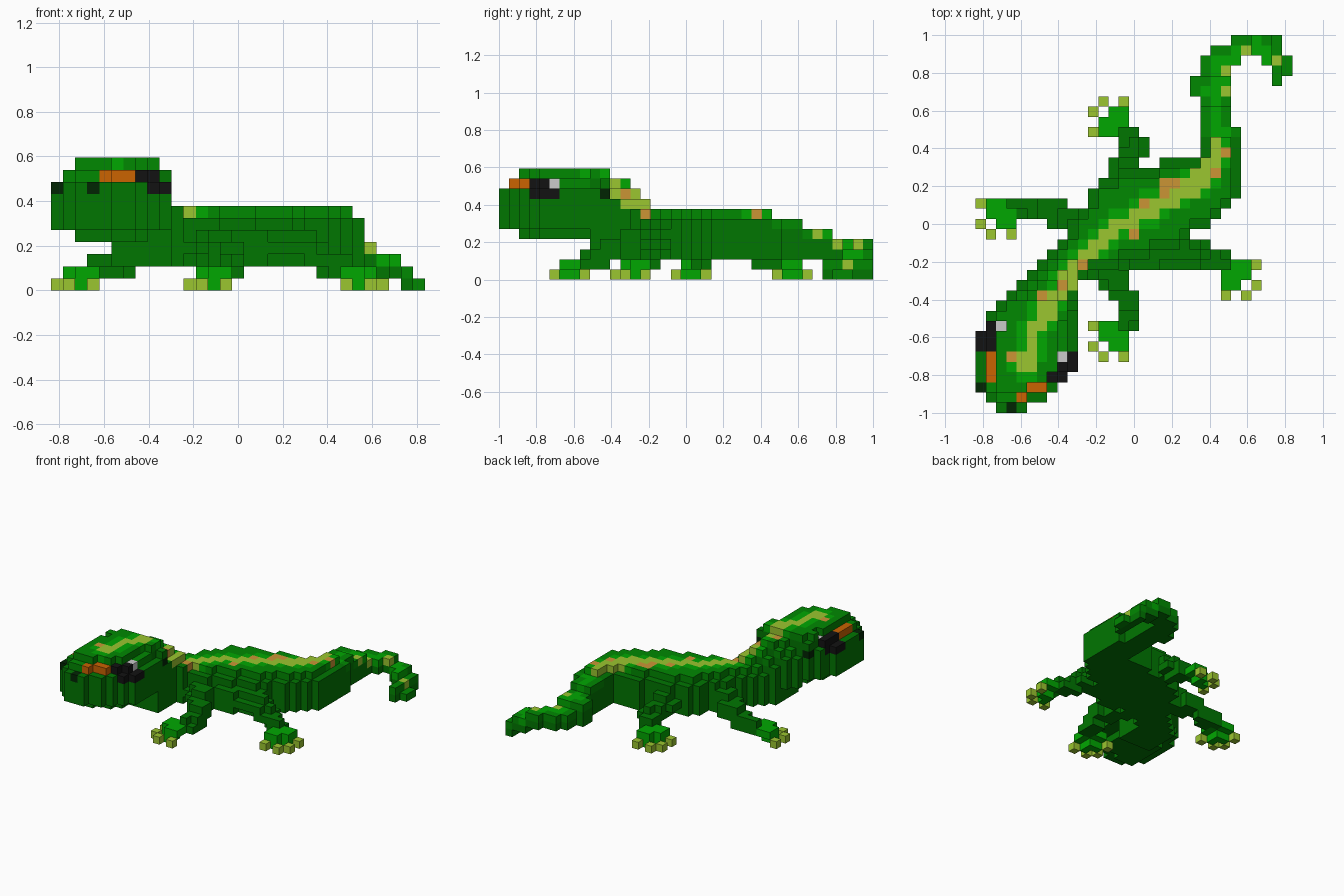
import bpy
import bmesh
import random
from mathutils import Vector

default = bpy.data.objects.get("Cube")
if default:
    bpy.data.objects.remove(default, do_unlink=True)

random.seed(4)
COLS, ROWS = 31, 37
VOXEL = 2 / ROWS

PALETTE = {
    "dark_green": (0.02, 0.46, 0.03),
    "mid_green": (0.02, 0.53, 0.03),
    "bright_green": (0.02, 0.65, 0.03),
    "lime": (0.60, 0.77, 0.20),
    "tan": (0.79, 0.58, 0.22),
    "orange": (0.79, 0.39, 0.03),
    "black": (0.10, 0.10, 0.10),
    "grey": (0.76, 0.76, 0.76),
    "deep_green": (0.03, 0.16, 0.04),
}


def make_material(name, srgb):
    colour = tuple(channel ** 2.2 for channel in srgb) + (1.0,)
    material = bpy.data.materials.new(name)
    material.use_nodes = True
    material.diffuse_color = colour
    shader = next(n for n in material.node_tree.nodes if n.type == "BSDF_PRINCIPLED")
    shader.inputs["Base Color"].default_value = colour
    shader.inputs["Roughness"].default_value = 0.8
    return material


materials = {name: make_material(name, rgb) for name, rgb in PALETTE.items()}
grid = {}   # cell -> (part name, colour name)


def put(part, colour, cells):
    for cell in cells:
        grid[tuple(cell)] = (part, colour)


# Body outline seen from above: first and last column of every row, nose to tail
LEFT = [2, 1, 0, 0, 0, 0, 0, 0, 1, 1, 2, 3, 4, 5, 6, 7, 8, 9, 9,
        10, 11, 11, 12, 14, 18, 22, 22, 22, 22, 22, 22, 21, 21, 22, 22, 23, 25]
RIGHT = [4, 6, 7, 8, 9, 9, 9, 9, 9, 9, 9, 9, 9, 10, 13, 16, 19, 20, 22,
         23, 24, 25, 25, 25, 25, 25, 25, 25, 24, 24, 24, 24, 24, 24, 25, 29, 29]
footprint = {(c, r) for r, (a, b) in enumerate(zip(LEFT, RIGHT)) for c in range(a, b + 1)}
footprint |= {(28, 34), (29, 34), (30, 34), (29, 33), (30, 33), (29, 32)}

# Depth of each cell inside the outline, by repeated erosion
depth, remaining, level = {}, set(footprint), 0
while remaining:
    rim = {(c, r) for c, r in remaining
           if not {(c + 1, r), (c - 1, r), (c, r + 1), (c, r - 1)} <= remaining}
    depth.update(dict.fromkeys(rim, level))
    remaining -= rim
    level += 1

# Top layer from each starting row onward
PROFILE = [(0, 10), (11, 9), (13, 8), (14, 7), (15, 6), (27, 5), (30, 4), (33, 3)]
TAIL_TIP = {26: (2, 3), 27: (1, 2), 28: (1, 2), 29: (0, 1), 30: (0, 0)}

SPINE = [Vector(p) for p in (
    (4.3, 4), (5.3, 7.5), (7, 10.5), (9.4, 13.7), (12.7, 17.2), (17, 19.8),
    (21, 21.8), (23.2, 25), (23.2, 30.6), (24.5, 33.5), (27, 35.3), (29, 34))]


def spine_distance(point):
    best = 99
    for a, b in zip(SPINE, SPINE[1:]):
        t = max(0, min(1, (point - a).dot(b - a) / (b - a).length_squared))
        best = min(best, (point - a.lerp(b, t)).length)
    return best


def back_colour(c, r, d):
    away = spine_distance(Vector((c, r)))
    chance = random.random()
    on_tail = r > 26
    if away < 0.75:
        if on_tail:
            return "lime" if chance < 0.5 else "bright_green"
        return "tan" if chance < 0.12 else "lime"
    if away < 1.6 and d:
        return "tan" if chance < 0.15 and not on_tail else "bright_green"
    return "mid_green" if d or on_tail else "dark_green"


# Head, trunk and tail with a patterned back
for c, r in sorted(footprint):
    d = depth[c, r]
    high = next(top for start, top in reversed(PROFILE) if r >= start)
    under_head = r < 9 or c < 5
    low = 4 + (d < 2 and r < 11) if under_head else 2
    if c in TAIL_TIP:
        low, high = TAIL_TIP[c]
    elif r < 27:
        rise = 2 * d if 9 <= r < 11 else d
        high = min(high, high - (2 if high > 6 else 1) + rise)
    part = "head" if r < 11 else "trunk" if r < 25 else "tail"
    put(part, "dark_green", [(c, r, z) for z in range(low, high)])
    put(part, back_colour(c, r, d), [(c, r, high)])


# A limb thickens from the ankle towards the hip
def limb(part, path):
    points = [Vector(p) for p in path]
    for i, (a, b) in enumerate(zip(points, points[1:])):
        for step in range(9):
            p = a.lerp(b, step / 8)
            radius = 0.98 + 0.22 * (i + step / 8)
            near = [range(int(v) - 2, int(v) + 4) for v in p]
            put(part, "dark_green",
                [(c, r, z) for c in near[0] for r in near[1] for z in near[2]
                 if z > 0 and (c, r, z) not in grid
                 and (Vector((c, r, z)) - p).length < radius])


PALM = [(-1, 1), (0, 1), (-1, 0), (0, 0), (1, 0), (0, -1), (1, -1)]
SOLE = [(-1, 0), (0, 0), (0, -1)]
TOES = [(-2, 1), (-2, -1), (-1, -2), (1, -2)]


def foot(part, c, r, sx, sy):
    def place(offsets, z):
        return [(c + sx * x, r + sy * y, z) for x, y in offsets]
    put(part, "bright_green", place(PALM, 1) + place(SOLE, 0))
    put(part, "lime", place(TOES, 0))


# Four splayed legs: path from ankle to hip, then foot position and flip
LEGS = {
    "front_right": ([(3, 20, 1), (6, 19.7, 2), (8.5, 18.5, 3), (11, 17.5, 3)], (2, 19, 1, 1)),
    "front_left": ([(14, 8, 1), (14.6, 10, 2), (13.3, 12.5, 3), (11.5, 14.5, 3)], (13, 7, 1, 1)),
    "back_right": ([(14, 27, 1), (15, 25.5, 2), (14.4, 23.8, 3), (14.5, 20, 3)], (13, 28, 1, -1)),
    "back_left": ([(24, 14, 1), (22, 15, 2), (20, 15.2, 3), (15, 15, 3)], (25, 13, -1, 1)),
}
for side, (path, sole) in LEGS.items():
    limb(side + "_leg", path)
    foot(side + "_foot", *sole)

# Eyes with a pale glint, brows, nostrils and ear openings
put("left_eye", "black", [(7, 3, 9), (7, 4, 9), (8, 4, 9),
                          (8, 3, 8), (8, 4, 8), (9, 4, 8), (9, 5, 8)])
put("left_eye", "grey", [(8, 5, 9)])
put("right_eye", "black", [(1, 6, 9), (1, 7, 9), (2, 7, 9), (1, 8, 9),
                           (0, 6, 8), (0, 7, 8), (1, 8, 8)])
put("right_eye", "grey", [(2, 8, 9)])
put("left_brow", "orange", [(4, 1, 9), (5, 2, 9), (6, 2, 9)])
put("right_brow", "orange", [(1, 3, 9), (1, 4, 9), (1, 5, 9)])
put("nostrils", "deep_green", [(0, 2, 8), (3, 0, 8)])
for c in (2, 9):
    put("ears", "deep_green", [(c, 10, 8)])
    put("head", "dark_green", [(c, 10, 9)])


# Turn each part into a mesh of its exposed voxel faces
def build(part):
    bm = bmesh.new()
    slots = sorted({colour for name, colour in grid.values() if name == part})
    for cell, (name, colour) in grid.items():
        if name != part:
            continue
        for axis in range(3):
            for sign in (0, 1):
                beside = list(cell)
                beside[axis] += 2 * sign - 1
                if tuple(beside) in grid:
                    continue
                u, v = (axis + 1) % 3, (axis + 2) % 3
                corners = []
                for du, dv in ((0, 0), (1, 0), (1, 1), (0, 1)):
                    p = list(cell)
                    p[axis] += sign
                    p[u] += du
                    p[v] += dv
                    corners.append(bm.verts.new((
                        (p[0] - COLS / 2) * VOXEL, (p[1] - ROWS / 2) * VOXEL, p[2] * VOXEL)))
                face = bm.faces.new(corners if sign else corners[::-1])
                face.material_index = slots.index(colour)
    bmesh.ops.remove_doubles(bm, verts=bm.verts, dist=VOXEL / 100)
    mesh = bpy.data.meshes.new(part)
    for colour in slots:
        mesh.materials.append(materials[colour])
    bm.to_mesh(mesh)
    bm.free()
    bpy.context.collection.objects.link(bpy.data.objects.new(part, mesh))


for part in sorted({name for name, colour in grid.values()}):
    build(part)
